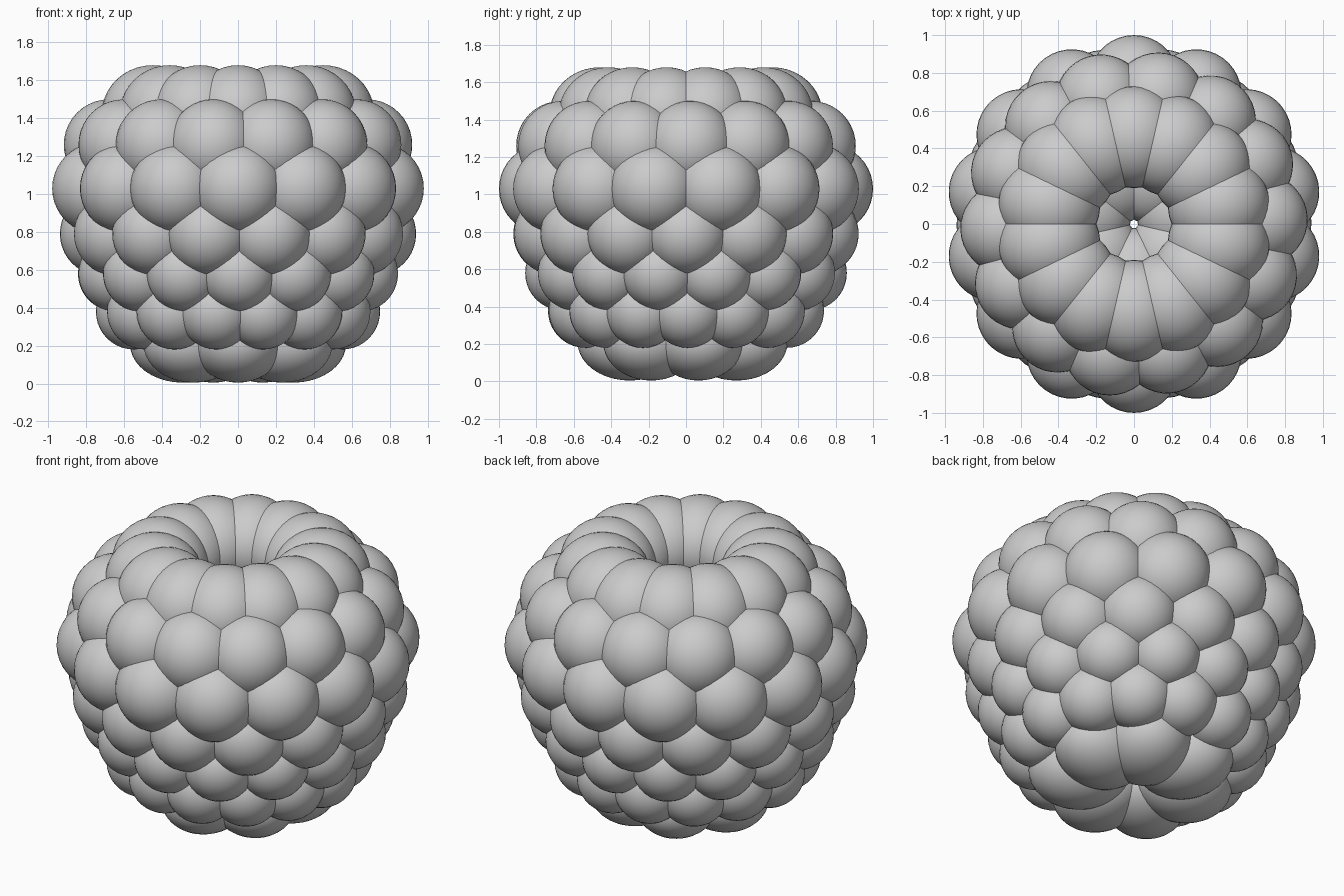
import bpy, math
from mathutils import Matrix

if "Cube" in bpy.data.objects:
    bpy.data.objects.remove(bpy.data.objects["Cube"])

# One drupelet: a smooth ellipsoid, local x = radial, y = tangential, z = up
def drupelet_mesh(name, size):
    bpy.ops.mesh.primitive_uv_sphere_add(segments=36, ring_count=20, radius=1)
    ob = bpy.context.object
    ob.data.name = name
    ob.data.transform(Matrix.Diagonal((*size, 1)))
    ob.data.polygons.foreach_set("use_smooth", [True] * len(ob.data.polygons))
    mesh = ob.data
    bpy.data.objects.remove(ob)
    return mesh

# A ring of drupelets standing around the z axis
def ring(name, count, r, z, size, start):
    mesh = drupelet_mesh(name, size)
    for i in range(count):
        a = math.radians(start) + 2 * math.pi * i / count
        ob = bpy.data.objects.new(f"{name}_{i + 1}", mesh)
        ob.location = (r * math.cos(a), r * math.sin(a), z)
        ob.rotation_euler.z = a
        bpy.context.collection.objects.link(ob)

HALF = 360 / 28   # half the angle between neighbours in a ring of 14

# Rows from the open rim down to the tip, alternating by half a step
ring("rim_drupelet",    14, 0.46, 1.43, (0.27, 0.25, 0.25), HALF)
ring("upper_drupelet",  14, 0.68, 1.26, (0.24, 0.24, 0.24), 2)
ring("widest_drupelet", 14, 0.76, 1.03, (0.24, 0.24, 0.24), HALF)
ring("middle_drupelet", 14, 0.72, 0.79, (0.22, 0.22, 0.22), 0.5)
ring("lower_drupelet",  14, 0.66, 0.58, (0.20, 0.20, 0.20), HALF + 0.5)
ring("base_drupelet",   14, 0.55, 0.38, (0.20, 0.20, 0.20), 1)

# Tip: seven long drupelets that nearly close the bottom
ring("tip_drupelet",     7, 0.30, 0.21, (0.28, 0.24, 0.205), -90)
